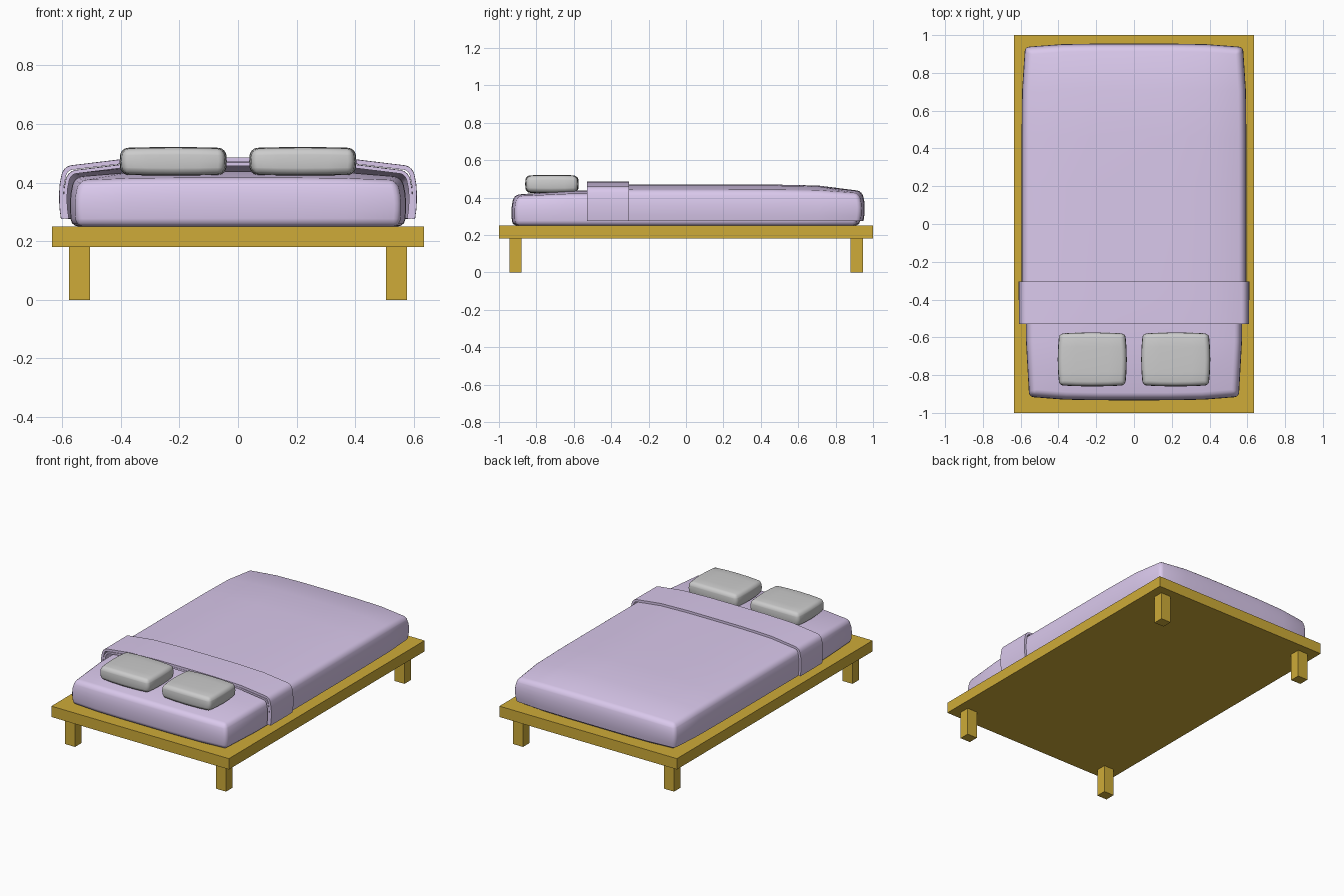
import bpy, bmesh, math

if "Cube" in bpy.data.objects:
    bpy.data.objects.remove(bpy.data.objects["Cube"])


def material(name, rgb):
    m = bpy.data.materials.new(name)
    m.diffuse_color = (*rgb, 1)
    m.use_nodes = True
    m.node_tree.nodes["Principled BSDF"].inputs["Base Color"].default_value = m.diffuse_color
    return m


wood = material("wood", (0.62, 0.41, 0.04))
lilac = material("lilac fabric", (0.70, 0.58, 0.84))


def new_object(name, bm, mat=None):
    me = bpy.data.meshes.new(name)
    bmesh.ops.recalc_face_normals(bm, faces=bm.faces)
    bm.to_mesh(me)
    bm.free()
    ob = bpy.data.objects.new(name, me)
    bpy.context.collection.objects.link(ob)
    if mat:
        me.materials.append(mat)
    return ob


def box(name, lo, hi, mat):
    bm = bmesh.new()
    bmesh.ops.create_cube(bm, size=1)
    for v in bm.verts:
        v.co = [lo[i] + (v.co[i] + 0.5) * (hi[i] - lo[i]) for i in range(3)]
    return new_object(name, bm, mat)


def soften(ob, width, thickness=0):
    """Round the edges, optionally give the sheet a thickness, shade smooth."""
    b = ob.modifiers.new("round", 'BEVEL')
    b.width, b.segments, b.angle_limit = width, 3, math.radians(40)
    if thickness:
        s = ob.modifiers.new("thickness", 'SOLIDIFY')
        s.thickness, s.offset = thickness, -1
    bpy.ops.object.select_all(action='DESELECT')
    ob.select_set(True)
    bpy.context.view_layer.objects.active = ob
    bpy.ops.object.convert(target='MESH')
    bpy.ops.object.shade_smooth_by_angle(angle=math.radians(40))


def padded(name, y, z, half_w, half_l, drop, open_sides=(), thickness=0):
    """Bulging box; open_sides lists (axis, sign) of walls left out."""
    bm = bmesh.new()
    bmesh.ops.create_cube(bm, size=2)
    bmesh.ops.subdivide_edges(bm, edges=bm.edges[:], cuts=5, use_grid_fill=True)
    gone = [f for f in bm.faces for a, s in open_sides
            if all(abs(v.co[a] - s) < 1e-4 for v in f.verts)]
    bmesh.ops.delete(bm, geom=gone, context='FACES')
    for p in bm.verts:
        u, w = p.co.x, (p.co.z + 1) / 2
        yy = y[0] + (p.co.y + 1) / 2 * (y[1] - y[0])
        v = yy / half_l
        pinch = 0.02 * w**4 + 0.008 * (1 - w)**4
        p.co.x = u * (half_w - 0.018 * abs(v)**6 - pinch)
        p.co.y = yy - math.copysign(v**8, v) * (0.018 * u**4 + pinch)
        sag = drop[0] * u**4 + drop[1] * v**6 * (1 - 0.5 * u**4)
        p.co.z = z[0] + w * (z[1] - z[0] - sag)
    soften(new_object(name, bm, lilac), 0.022, thickness)


# Bed frame: platform and four legs
box("platform", (-0.635, -1, 0.18), (0.635, 1, 0.25), wood)
for sx, side in ((-1, "left"), (1, "right")):
    for sy, end in ((-1, "front"), (1, "back")):
        x, y = sx * 0.54, sy * 0.912
        box(f"{end}_{side}_leg", (x - 0.036, y - 0.033, 0),
            (x + 0.036, y + 0.033, 0.18), wood)

# Mattress, blanket and turned-down blanket fold
padded("mattress", (-0.935, 0.935), (0.25, 0.44), 0.575, 0.935, (0.02, 0.025))
padded("blanket", (-0.53, 0.957), (0.275, 0.47), 0.597, 0.957, (0.03, 0.035),
       ((2, -1), (1, -1)), 0.012)
padded("blanket_fold", (-0.53, -0.305), (0.275, 0.486), 0.612, 0.957, (0.03, 0.035),
       ((2, -1), (1, -1), (1, 1)), 0.015)

# Pillows
for sx, side in ((-1, "left"), (1, "right")):
    bm = bmesh.new()
    bmesh.ops.create_cube(bm, size=1)
    bmesh.ops.subdivide_edges(bm, edges=bm.edges[:], cuts=3, use_grid_fill=True)
    for p in bm.verts:
        a, b, c = p.co * 2
        p.co.x = sx * 0.221 + a * (0.183 - 0.008 * (b * b + c * c))
        p.co.y = -0.717 + b * (0.143 - 0.006 * (a * a + c * c))
        p.co.z = 0.472 + c * (0.049 - 0.003 * (a * a + b * b))
    soften(new_object(f"{side}_pillow", bm), 0.02)
